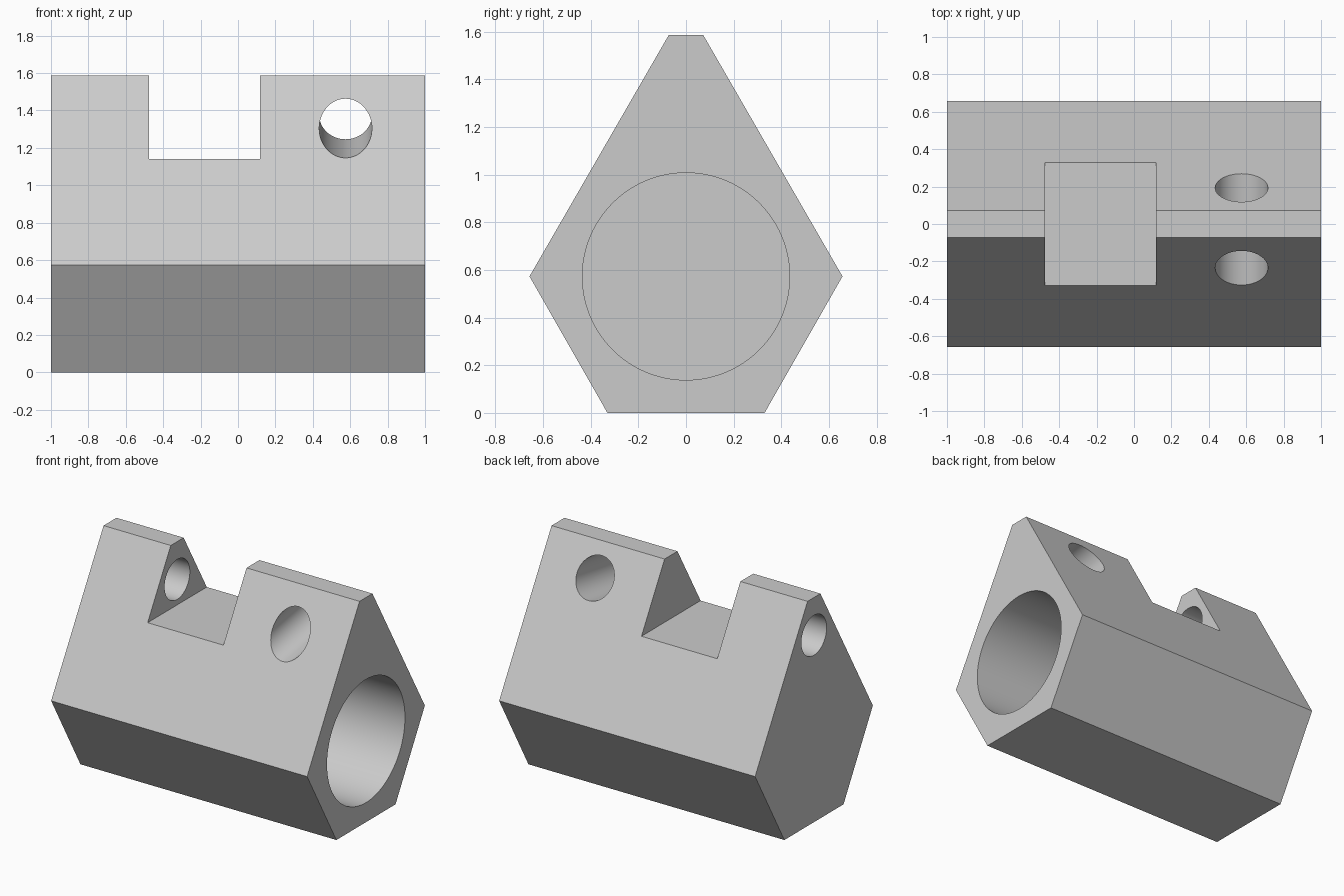
import bpy, bmesh, math
from mathutils import Matrix, Vector

if "Cube" in bpy.data.objects:
    bpy.data.objects.remove(bpy.data.objects["Cube"])

grey = bpy.data.materials.new("plain grey")
grey.use_nodes = True
grey.diffuse_color = (0.6, 0.6, 0.6, 1)
grey.node_tree.nodes["Principled BSDF"].inputs["Base Color"].default_value = (0.6, 0.6, 0.6, 1)


def make_object(name, bm):
    bmesh.ops.recalc_face_normals(bm, faces=bm.faces)
    mesh = bpy.data.meshes.new(name)
    bm.to_mesh(mesh)
    bm.free()
    mesh.materials.append(grey)
    obj = bpy.data.objects.new(name, mesh)
    bpy.context.collection.objects.link(obj)
    return obj


def cylinder_cutter(name, start, end, radius, sides):
    start, end = Vector(start), Vector(end)
    axis = end - start
    turn = axis.to_track_quat("Z", "Y").to_matrix().to_4x4()
    bm = bmesh.new()
    bmesh.ops.create_cone(bm, cap_ends=True, segments=sides, radius1=radius, radius2=radius,
                          depth=axis.length,
                          matrix=Matrix.Translation((start + end) / 2) @ turn)
    return make_object(name, bm)


def box_cutter(name, low, high):
    low, high = Vector(low), Vector(high)
    bm = bmesh.new()
    bmesh.ops.create_cube(bm, size=1, matrix=Matrix.Translation((low + high) / 2)
                          @ Matrix.Diagonal((*(high - low), 1)))
    return make_object(name, bm)


# Block: hexagonal base drawn up into a narrow ridge, extruded along x
half_profile = [(0.33, 0), (0.657, 0.573), (0.072, 1.587)]
profile = half_profile + [(-y, z) for y, z in reversed(half_profile)]
bm = bmesh.new()
end_face = bm.faces.new([bm.verts.new((-1, y, z)) for y, z in profile])
extruded = bmesh.ops.extrude_face_region(bm, geom=[end_face], use_keep_orig=True)
bmesh.ops.translate(bm, vec=(2, 0, 0),
                    verts=[v for v in extruded["geom"] if isinstance(v, bmesh.types.BMVert)])
block = make_object("block", bm)

# Blind main bore, ridge slot, end hole into the slot, and tilted cross hole
tilt = math.radians(9.5)
middle = Vector((0.575, 0, 1.344))
reach = Vector((0, math.cos(tilt), math.sin(tilt)))
cutters = [
    cylinder_cutter("main_bore_cutter", (-0.87, 0, 0.573), (1.2, 0, 0.573), 0.435, 96),
    box_cutter("slot_cutter", (-0.475, -1, 1.14), (0.117, 1, 2)),
    cylinder_cutter("end_hole_cutter", (-1.2, 0, 1.32), (-0.3, 0, 1.32), 0.141, 64),
    cylinder_cutter("cross_hole_cutter", middle - reach, middle + reach, 0.141, 64),
]
for cutter in cutters:
    cutter.hide_render = True
    cut = block.modifiers.new(cutter.name, "BOOLEAN")
    cut.operation = "DIFFERENCE"
    cut.solver = "EXACT"
    cut.object = cutter

bpy.ops.object.select_all(action="DESELECT")
block.select_set(True)
bpy.context.view_layer.objects.active = block
for cutter in cutters:
    bpy.ops.object.modifier_apply(modifier=cutter.name)
for cutter in cutters:
    bpy.data.objects.remove(cutter)

# Smooth holes with crisp edges
bpy.ops.object.shade_smooth_by_angle(angle=math.radians(25))
